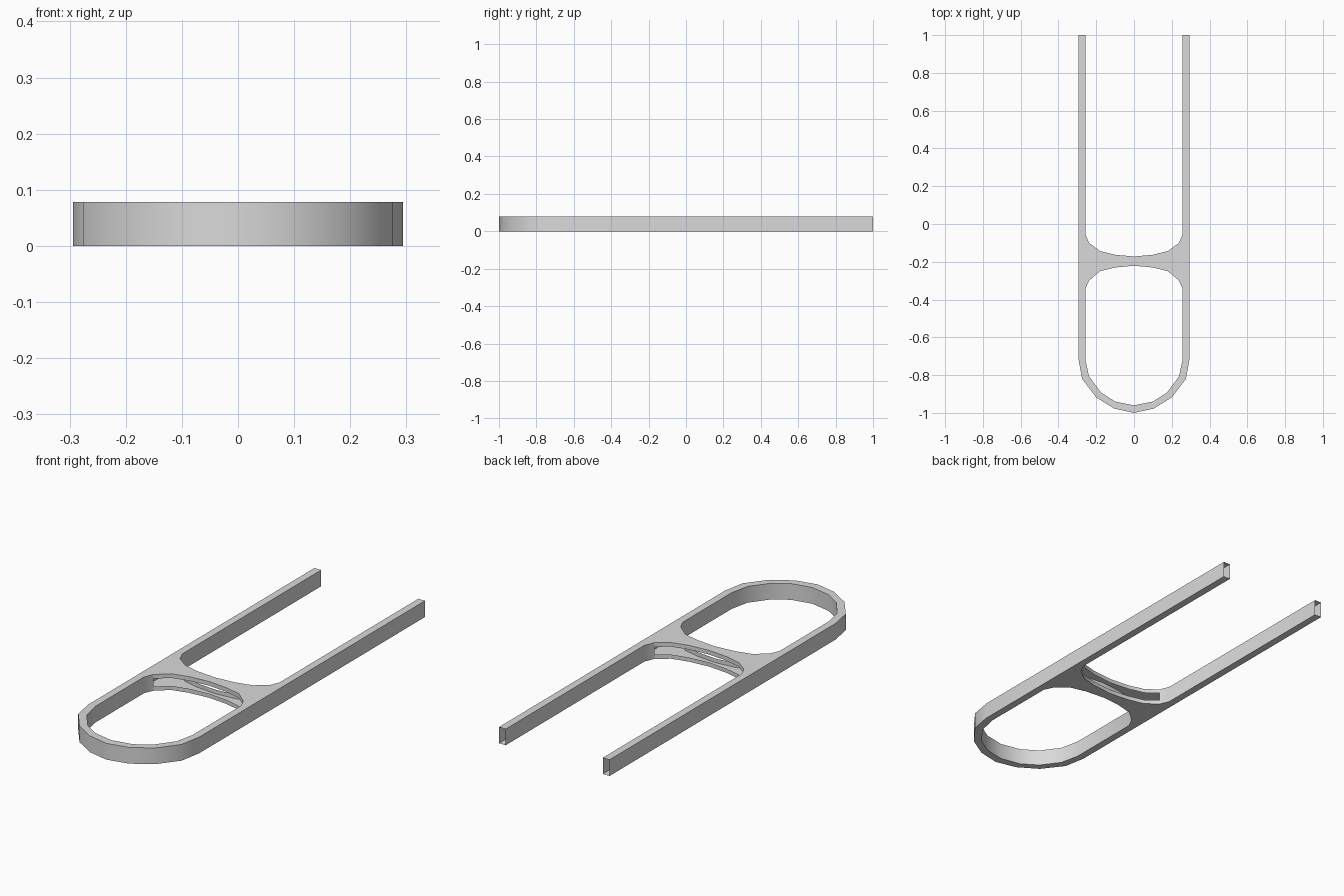
import bpy, bmesh, math

if "Cube" in bpy.data.objects:
    bpy.data.objects.remove(bpy.data.objects["Cube"])

H = 0.078      # frame height
LIP = 0.02     # lip height above and below the crossbar slots
Y_END = 1.0

# half outlines (x >= 0), seen from above
arc_out = [(0, -1.0), (0.105, -0.977), (0.2, -0.918), (0.275, -0.82), (0.294, -0.715)]
arc_in = [(0, -0.96), (0.1, -0.94), (0.175, -0.892), (0.238, -0.807), (0.258, -0.715)]
bar_front = [(0, -0.221), (0.1, -0.23), (0.18, -0.25), (0.238, -0.30), (0.258, -0.345)]
bar_back = [(0, -0.172), (0.1, -0.163), (0.18, -0.143), (0.238, -0.10), (0.258, -0.053)]
side_out = [(0.294, -0.715), (0.294, -0.345), (0.294, -0.053), (0.294, Y_END)]
side_in = [(0.258, -0.715), (0.258, -0.345), (0.258, -0.053), (0.258, Y_END)]

bm = bmesh.new()


def plates(a, b, s):
    """Top and bottom sheets between two outlines."""
    for z in (0, H):
        for i in range(len(a) - 1):
            pts = (a[i], a[i + 1], b[i + 1], b[i])
            bm.faces.new([bm.verts.new((s * x, y, z)) for x, y in pts])


def wall(path, s, z0=0, z1=H):
    """Upright sheet along an outline."""
    for (xa, ya), (xb, yb) in zip(path, path[1:]):
        pts = ((xa, ya, z0), (xb, yb, z0), (xb, yb, z1), (xa, ya, z1))
        bm.faces.new([bm.verts.new((s * x, y, z)) for x, y, z in pts])


for s in (1, -1):
    # rounded end and hollow side rails, open at the back
    plates(arc_out, arc_in, s)
    plates(side_out, side_in, s)
    wall(arc_out + side_out[1:], s)
    wall(arc_in + side_in[1:2], s)
    wall(side_in[2:], s)
    # crossbar with a long slot in both edges
    plates(bar_front, bar_back, s)
    for edge in (bar_front, bar_back):
        wall(edge[3:], s)
        wall(edge[:4], s, 0, LIP)
        wall(edge[:4], s, H - LIP, H)

bmesh.ops.remove_doubles(bm, verts=bm.verts, dist=0.0005)
bmesh.ops.recalc_face_normals(bm, faces=bm.faces)

mesh = bpy.data.meshes.new("hollow_frame")
bm.to_mesh(mesh)
bm.free()
frame = bpy.data.objects.new("hollow_frame", mesh)
bpy.context.collection.objects.link(frame)

mat = bpy.data.materials.new("light_grey")
mat.diffuse_color = (0.7, 0.7, 0.7, 1)
mat.use_nodes = True
mat.node_tree.nodes["Principled BSDF"].inputs["Base Color"].default_value = mat.diffuse_color
mesh.materials.append(mat)

bpy.context.view_layer.objects.active = frame
frame.select_set(True)
bpy.ops.object.shade_smooth_by_angle(angle=math.radians(35))
